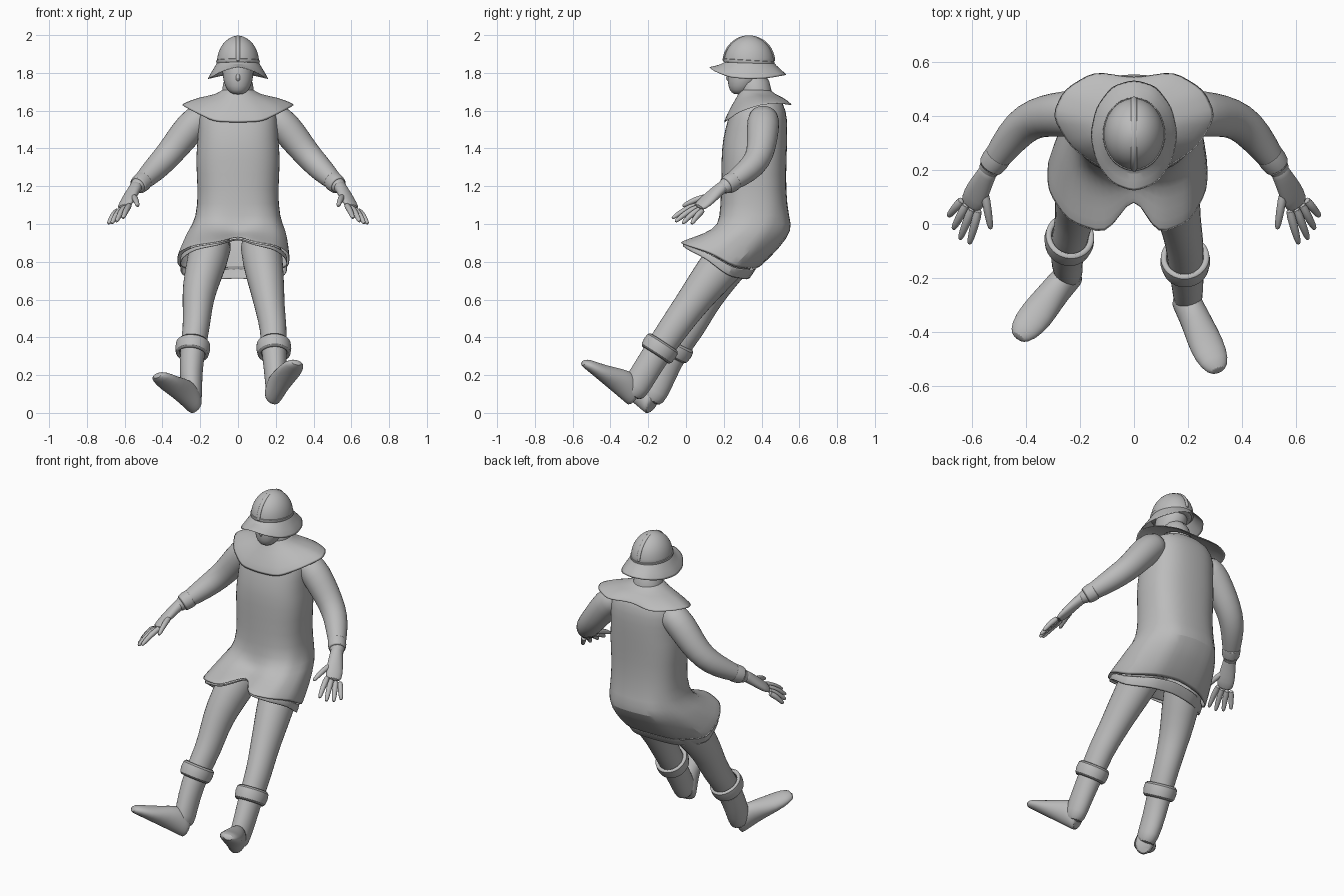
import bpy, bmesh, math
from mathutils import Vector as V

cube = bpy.data.objects.get("Cube")
if cube:
    bpy.data.objects.remove(cube)

clay = bpy.data.materials.new("plain_grey")
clay.use_nodes = True
clay.diffuse_color = (0.5, 0.5, 0.5, 1)
clay.node_tree.nodes["Principled BSDF"].inputs["Base Color"].default_value = (0.5, 0.5, 0.5, 1)


def skin(name, rings, cap=True, closed=False, thick=0, level=1, angle=50):
    """Join rings of points into one smooth surface."""
    bm = bmesh.new()
    rows = [[bm.verts.new(p) for p in ring] for ring in rings]
    n = len(rows[0])
    pairs = list(zip(rows, rows[1:])) + ([(rows[-1], rows[0])] if closed else [])
    for a, b in pairs:
        for i in range(n):
            j = (i + 1) % n
            bm.faces.new((a[i], a[j], b[j], b[i]))
    if cap and not closed:
        bm.faces.new(rows[0][::-1])
        bm.faces.new(rows[-1])
    bmesh.ops.recalc_face_normals(bm, faces=bm.faces)
    mesh = bpy.data.meshes.new(name)
    bm.to_mesh(mesh)
    bm.free()
    mesh.materials.append(clay)
    ob = bpy.data.objects.new(name, mesh)
    bpy.context.collection.objects.link(ob)
    if thick:
        ob.modifiers.new("cloth", "SOLIDIFY").thickness = thick
    if level:
        sub = ob.modifiers.new("smooth", "SUBSURF")
        sub.levels = sub.render_levels = level
    bpy.ops.object.select_all(action="DESELECT")
    ob.select_set(True)
    bpy.context.view_layer.objects.active = ob
    bpy.ops.object.shade_smooth_by_angle(angle=math.radians(angle))
    return ob


def loft(name, sections, side=(1, 0, 0), axis=None, n=16, **kw):
    """Sections are (centre, half width along side, half depth)."""
    cs = [V(s[0]) for s in sections]
    rings = []
    for k, (_, ru, rv) in enumerate(sections):
        t = V(axis) if axis else cs[min(k + 1, len(cs) - 1)] - cs[max(k - 1, 0)]
        t.normalize()
        u = V(side) - t * t.dot(V(side))
        u.normalize()
        v = t.cross(u)
        rings.append([cs[k] + u * ru * math.cos(a) + v * rv * math.sin(a)
                      for a in (math.tau * i / n for i in range(n))])
    return skin(name, rings, **kw)


def outline(half, right_scale=1):
    """Expand a half outline, front to back, into a full ring of 24 points."""
    pts = [V(p) for p in half]
    full = [pts[0]]
    for a, b in zip(pts, pts[1:]):
        full += [(a + b) / 2, b]
    return full + [V((-p.x * right_scale, p.y, p.z)) for p in full[-2:0:-1]]


def oval(z, cy, rx, ry, power=0.8):
    ring = []
    for i in range(24):
        s, c = math.sin(math.tau * i / 24), math.cos(math.tau * i / 24)
        ring.append(V((rx * math.copysign(abs(s) ** power, s),
                       cy - ry * math.copysign(abs(c) ** power, c), z)))
    return ring


def band(name, centre, axis, ru, rv, height, wall, side=(1, 0, 0)):
    """A short hollow sleeve around an axis."""
    c, ax = V(centre), V(axis).normalized()
    prof = [(-1, -wall), (-1, 0), (1, 0.006), (1, -wall)]
    loft(name, [(c + ax * height * h, ru + d, rv + d) for h, d in prof],
         side=side, axis=ax, closed=True, n=20)


# Tunic, flaring into a skirt over the bent hips
hips = outline([(0, .16, .965), (.11, .13, .965), (.21, .16, .965), (.26, .28, .965),
                (.24, .42, .965), (.14, .55, .97), (0, .57, .975)], 1.04)
hem = outline([(0, .10, .935), (.09, -.045, .905), (.21, .005, .885), (.275, .12, .845),
               (.275, .25, .765), (.15, .36, .755), (0, .385, .765)], 1.18)
mid = [a.lerp(b, 0.5) for a, b in zip(hips, hem)]
for i, p in enumerate(mid):
    p.y += 0.02 * (1 - math.cos(math.tau * i / 24)) / 2
chest = [(1.675, .385, .09, .085), (1.64, .385, .19, .135), (1.56, .38, .215, .158),
         (1.45, .365, .212, .172), (1.35, .36, .228, .174), (1.18, .357, .212, .172),
         (1.03, .362, .222, .184)]
skin("tunic", [oval(*r) for r in chest] + [hips, mid, hem], cap=False, thick=.006)

# Undershirt hem showing below the skirt
inner, lower = [], []
for i, p in enumerate(hem):
    w = (1 - math.cos(math.tau * i / 24)) / 2
    inset = p.lerp(V((0, .22, .85)), .07)
    inner.append(inset)
    lower.append(inset + V((0, .005 - .045 * w, -.01 - .05 * w)))
skin("undershirt_hem", [inner, lower], cap=False, thick=.005)

# Shoulder mantle
edge = outline([(0, .195, 1.535), (.13, .205, 1.54), (.24, .28, 1.595), (.31, .40, 1.635),
                (.265, .50, 1.64), (.15, .57, 1.63), (0, .545, 1.64)])
neckline = oval(1.715, .365, .08, .08, 1)
collar = oval(1.685, .375, .115, .098, 1)
slope = [a.lerp(b, .5) + V((0, 0, .012)) for a, b in zip(collar, edge)]
skin("mantle", [neckline, collar, slope, edge], cap=False, thick=.008)

# Neck, head and nose
loft("neck", [((0, .39, 1.6), .10, .09), ((0, .37, 1.69), .086, .085),
              ((0, .35, 1.8), .08, .085)])
loft("head", [((0, .28, 1.685), .025, .025), ((0, .288, 1.705), .058, .06),
              ((0, .305, 1.755), .08, .088), ((0, .325, 1.82), .086, .105),
              ((0, .33, 1.88), .085, .10)], axis=(0, 0, 1))
loft("nose", [((0, .232, 1.80), .01, .012), ((0, .222, 1.77), .015, .016),
              ((0, .232, 1.752), .008, .01)], axis=(0, 0, 1), n=8)

# Helmet: dome, brim, band and crest
arcs = [math.radians(d) for d in (-9, 0, 18, 36, 54, 70, 82, 88)]
loft("helmet_dome", [((0, .333, 1.857 + .14 * math.sin(a)), .114 * math.cos(a),
                      .135 * math.cos(a)) for a in arcs], axis=(0, 0, 1), n=24)
brim = outline([(0, .115, 1.835), (.085, .145, 1.81), (.145, .225, 1.775), (.168, .33, 1.765),
                (.145, .435, 1.77), (.085, .515, 1.785), (0, .54, 1.79)])
skin("helmet_brim", [oval(1.866, .333, .106, .127, 1), oval(1.846, .333, .116, .137, 1), brim],
     cap=False, thick=.006)
band("helmet_band", (0, .333, 1.858), (0, .06, 1), .115, .136, .012, .016)
crest = [math.radians(d) for d in range(0, 181, 15)]
loft("helmet_crest", [((0, .333 - .135 * math.cos(a), 1.857 + .137 * math.sin(a)), .012, .007)
                      for a in crest], n=8)

# Arms with bracers and hands
for s, label in ((1, "left"), (-1, "right")):
    def at(x, y, z):
        return V((s * x, y, z))

    loft(label + "_arm", [(at(.15, .41, 1.58), .07, .07), (at(.22, .41, 1.55), .09, .088),
                          (at(.29, .405, 1.465), .084, .084), (at(.36, .395, 1.375), .075, .074),
                          (at(.42, .36, 1.31), .071, .07), (at(.48, .285, 1.25), .059, .058),
                          (at(.53, .215, 1.205), .044, .042), (at(.55, .18, 1.18), .036, .032)],
         side=(0, 1, .3))
    band(label + "_bracer", at(.515, .235, 1.217), at(-.05, .07, .045), .05, .05, .036, .012)

    across = at(.055, .04, -.02)
    loft(label + "_palm", [(at(.53, .215, 1.21), .036, .034), (at(.545, .185, 1.19), .036, .031),
                           (at(.567, .145, 1.155), .045, .028), (at(.59, .10, 1.115), .05, .024),
                           (at(.61, .06, 1.083), .044, .016)], side=across)
    fingers = {"index": ((.572, .065, 1.105), (.61, -.075, 1.03)),
               "middle": ((.595, .07, 1.095), (.645, -.058, 1.012)),
               "ring": ((.615, .082, 1.085), (.67, -.02, 1.002)),
               "little": ((.632, .095, 1.078), (.688, .028, 1.0)),
               "thumb": ((.555, .13, 1.15), (.53, -.02, 1.095))}
    for finger, (a, b) in fingers.items():
        a, b = at(*a), at(*b)
        bend = a.lerp(b, .55) + V((0, 0, .01))
        loft(label + "_" + finger, [(a, .02, .02), (bend, .017, .017),
                                    (a.lerp(b, .92), .013, .013), (b, .006, .006)],
             side=across, n=8)

# Legs, boot cuffs and feet
legs = {
    "left": ([(.11, .36, .97), (.13, .20, .80), (.155, .09, .66), (.168, .015, .56),
              (.188, -.065, .45), (.19, -.14, .34), (.198, -.215, .22), (.2, -.268, .135),
              (.2, -.292, .08)],
             (.185, -.305, .04), (.315, -.56, .255)),
    "right": ([(-.12, .36, .97), (-.165, .22, .80), (-.205, .13, .66), (-.215, .075, .56),
               (-.22, .02, .45), (-.24, -.06, .34), (-.25, -.125, .2), (-.244, -.17, .105),
               (-.238, -.192, .05)],
              (-.232, -.21, -.005), (-.435, -.435, .185))}
girth = [(.115, .125), (.11, .12), (.093, .1), (.08, .088), (.072, .082), (.068, .076),
         (.061, .074), (.056, .076), (.048, .055)]
for label, (path, heel, toe) in legs.items():
    loft(label + "_leg", [(p, w, d) for p, (w, d) in zip(path, girth)])
    shin = V(path[6]) - V(path[4])
    band(label + "_boot_cuff", path[5], -shin, .092, .098, .045, .028)
    heel, toe = V(heel), V(toe)
    run = toe - heel
    across = run.cross(-shin).normalized()
    up = across.cross(run).normalized()
    shape = [(-.01, .038, .04), (.04, .052, .062), (.22, .056, .078), (.42, .058, .066),
             (.68, .068, .042), (.9, .056, .03), (1, .028, .018)]
    loft(label + "_foot", [(heel + run * t + up * h, w, h) for t, w, h in shape],
         side=across, axis=run)
